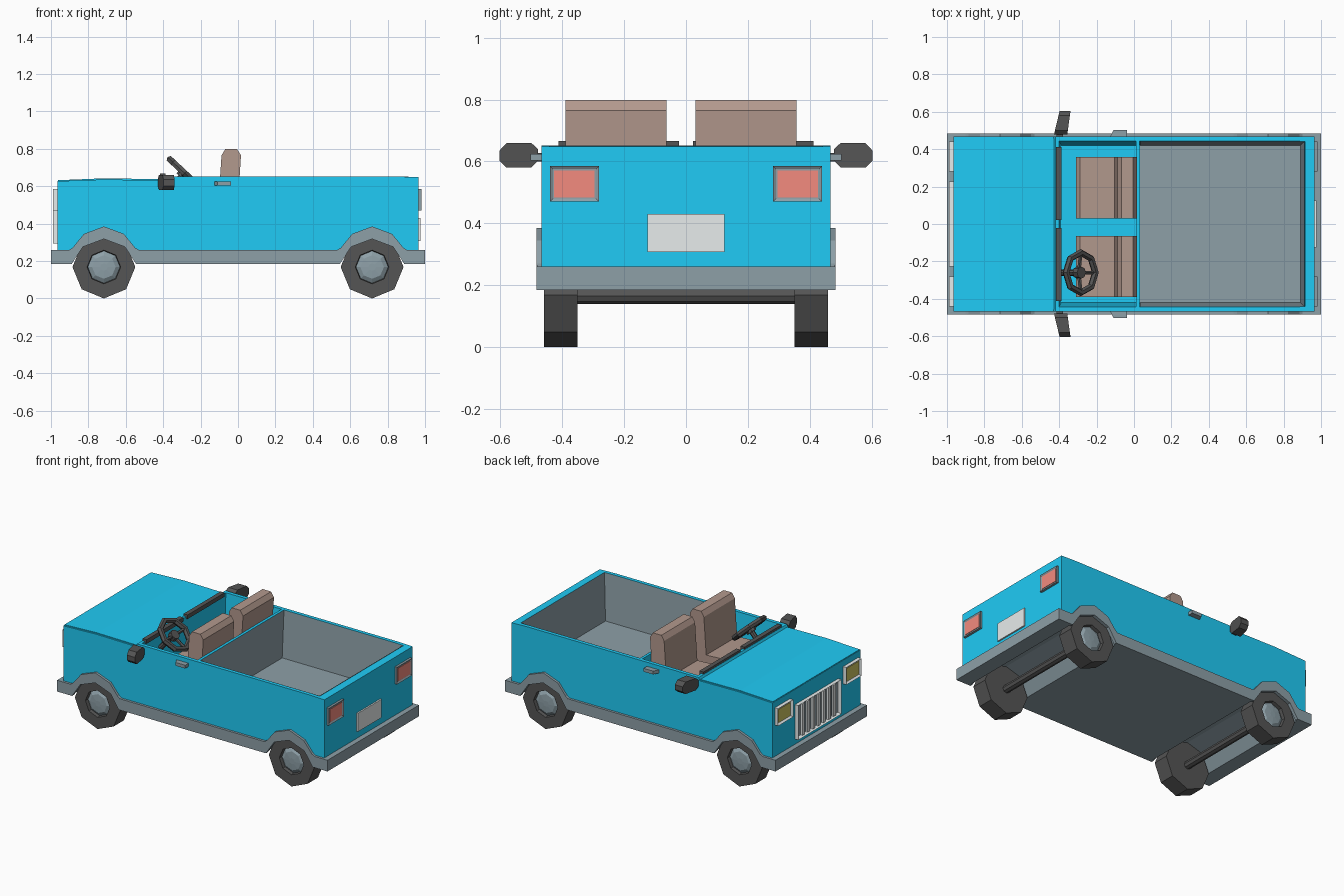
import bpy, bmesh, math
from mathutils import Vector

if "Cube" in bpy.data.objects:
    bpy.data.objects.remove(bpy.data.objects["Cube"])

def material(name, r, g, b):
    m = bpy.data.materials.new(name)
    m.diffuse_color = (r, g, b, 1)
    m.use_nodes = True
    m.node_tree.nodes["Principled BSDF"].inputs["Base Color"].default_value = m.diffuse_color
    return m

BLUE = material("blue_paint", 0.014, 0.60, 0.92)
GREY = material("grey_trim", 0.27, 0.35, 0.39)
DARK = material("dark_rubber", 0.09, 0.09, 0.09)
BROWN = material("brown_seat", 0.45, 0.32, 0.27)
LIGHT = material("light_metal", 0.80, 0.84, 0.84)
RED = material("red_lens", 0.90, 0.26, 0.21)
YELLOW = material("yellow_lens", 0.62, 0.56, 0.12)

def finish(name, bm, mat):
    bmesh.ops.recalc_face_normals(bm, faces=bm.faces)
    me = bpy.data.meshes.new(name)
    bm.to_mesh(me)
    bm.free()
    ob = bpy.data.objects.new(name, me)
    bpy.context.collection.objects.link(ob)
    me.materials.append(mat)
    return ob

def prism(name, pts, axis, a, b, mat):
    """Extrude a profile along y (x-z points) or along x (y-z points)."""
    bm = bmesh.new()
    place = (lambda u, v, w: (u, w, v)) if axis == 'y' else (lambda u, v, w: (w, u, v))
    face = bm.faces.new([bm.verts.new(place(u, v, a)) for u, v in pts])
    ext = bmesh.ops.extrude_face_region(bm, geom=[face])
    verts = [g for g in ext["geom"] if isinstance(g, bmesh.types.BMVert)]
    bmesh.ops.translate(bm, verts=verts, vec=place(0, 0, b - a))
    return finish(name, bm, mat)

def box(name, x, y, z, mat):
    return prism(name, [(x[0], z[0]), (x[1], z[0]), (x[1], z[1]), (x[0], z[1])], 'y', y[0], y[1], mat)

def recessed_box(name, x, y, z, border, depth, side, mat):
    """Box whose outer x face is inset and pushed in, giving a frame."""
    ob = box(name, x, y, z, mat)
    bm = bmesh.new()
    bm.from_mesh(ob.data)
    face = max(bm.faces, key=lambda f: f.normal.x * side)
    bmesh.ops.inset_individual(bm, faces=[face], thickness=border, depth=0)
    bmesh.ops.translate(bm, verts=face.verts, vec=(-side * depth, 0, 0))
    bm.to_mesh(ob.data)
    bm.free()

def tub(name, top, bottom, z0, z1, mat, is_open):
    """Tapered box from (x0, x1, half_y) rectangles, optionally without a lid."""
    bm = bmesh.new()
    rings = []
    for (x0, x1, h), z in ((bottom, z0), (top, z1)):
        rings.append([bm.verts.new(p) for p in ((x0, -h, z), (x1, -h, z), (x1, h, z), (x0, h, z))])
    lo, hi = rings
    bm.faces.new(lo)
    for i in range(4):
        j = (i + 1) % 4
        bm.faces.new((lo[i], lo[j], hi[j], hi[i]))
    if not is_open:
        bm.faces.new(hi)
    ob = finish(name, bm, mat)
    if is_open:
        ob.data.flip_normals()
    return ob

def lathe(name, profile, cx, cz, side, mat, n=8):
    """Revolve (radius, y) points about a y-directed axis."""
    bm = bmesh.new()
    rings = [[bm.verts.new((cx + r * math.cos(2 * math.pi * i / n), side * y,
                            cz + r * math.sin(2 * math.pi * i / n))) for i in range(n)]
             for r, y in profile]
    for a, b in zip(rings, rings[1:]):
        for i in range(n):
            bm.faces.new((a[i], a[(i + 1) % n], b[(i + 1) % n], b[i]))
    bm.faces.new(rings[0])
    bm.faces.new(rings[-1])
    finish(name, bm, mat)

def rod(name, p, q, r, mat, n=8):
    p, q = Vector(p), Vector(q)
    bpy.ops.mesh.primitive_cylinder_add(vertices=n, radius=r, depth=(q - p).length, location=(p + q) / 2)
    ob = bpy.context.object
    ob.rotation_euler = (q - p).to_track_quat('Z', 'Y').to_euler()
    ob.name = name
    ob.data.materials.append(mat)

AXLES = (-0.717, 0.717)
INNER = [(-0.182, 0.185), (-0.12, 0.29), (0, 0.325), (0.12, 0.29), (0.182, 0.185)]
WELL = [(-0.185, 0.26), (-0.123, 0.298), (0, 0.332), (0.123, 0.298), (0.185, 0.26)]
LIP = [(-0.172, 0.185), (-0.112, 0.276), (0, 0.318), (0.112, 0.276), (0.172, 0.185)]
OUTER = [(-0.176, 0.26), (-0.107, 0.345), (0, 0.385), (0.107, 0.345), (0.176, 0.26)]

def arched(x, z, arch):
    """Left-to-right line at height z, rising over both wheels."""
    return [(-x, z)] + [(c + u, v) for c in AXLES for u, v in arch] + [(x, z)]

# Skirt with bumpers, full-width wheel wells and raised side arches
prism("skirt_and_bumpers", arched(1.0, 0.185, INNER) + arched(1.0, 0.26, WELL)[::-1], 'y', -0.482, 0.482, GREY)
for s in (-1, 1):
    prism("side_arch_trim", arched(1.0, 0.185, LIP) + arched(1.0, 0.26, OUTER)[::-1],
          'y', s * 0.461, s * 0.483, GREY)

# Painted body with cabin and load bed hollowed out
under = [(x, z - 0.004) for x, z in arched(0.965, 0.26, WELL)]
top_line = [(0.965, 0.648), (0.85, 0.652), (-0.42, 0.652), (-0.43, 0.632), (-0.72, 0.636), (-0.965, 0.627)]
body = prism("body", under + top_line, 'y', -0.467, 0.467, BLUE)
for cutter in (tub("cabin_cutter", (-0.40, 0.012, 0.443), (-0.39, 0.012, 0.42), 0.337, 0.66, BLUE, False),
               tub("bed_cutter", (0.03, 0.915, 0.443), (0.03, 0.892, 0.423), 0.337, 0.66, BLUE, False)):
    cutter.hide_render = True
    cutter.hide_set(True)
    cut = body.modifiers.new("cut", 'BOOLEAN')
    cut.object = cutter
    cut.operation = 'DIFFERENCE'
    cut.solver = 'EXACT'
tub("bed_liner", (0.032, 0.911, 0.440), (0.032, 0.890, 0.421), 0.340, 0.651, GREY, True)

# Bonnet panel standing slightly proud of the body
prism("bonnet", [(-0.963, 0.60), (-0.428, 0.60), (-0.428, 0.638), (-0.72, 0.642), (-0.963, 0.632)],
      'y', -0.458, 0.458, BLUE)

# Seats
seat = [(-0.31, 0.34), (-0.31, 0.50), (-0.29, 0.525), (-0.105, 0.515), (-0.088, 0.765), (-0.068, 0.798),
        (-0.005, 0.798), (0.016, 0.765), (0.009, 0.655), (0.009, 0.34)]
for y0, y1 in ((-0.39, -0.063), (0.03, 0.357)):
    prism("seat", seat, 'y', y0, y1, BROWN)

# Wheels, hubs and axles
for cx in AXLES:
    for s in (-1, 1):
        lathe("tyre", [(0.168, 0.35), (0.168, 0.459), (0.09, 0.459), (0.085, 0.43)], cx, 0.168, s, DARK)
        lathe("hub", [(0.089, 0.425), (0.088, 0.436), (0.063, 0.452), (0.02, 0.455)], cx, 0.168, s, GREY)
    rod("axle", (cx, -0.36, 0.166), (cx, 0.36, 0.166), 0.026, DARK)

# Front and rear lights
for s in (-1, 1):
    y = sorted((s * 0.281, s * 0.44))
    lens_y = (y[0] + 0.014, y[1] - 0.014)
    recessed_box("headlight_frame", (-0.99, -0.955), y, (0.47, 0.585), 0.014, 0.012, -1, LIGHT)
    box("headlight_lens", (-0.981, -0.96), lens_y, (0.484, 0.571), YELLOW)
    recessed_box("tail_light_frame", (0.955, 0.98), y, (0.47, 0.585), 0.014, 0.006, 1, GREY)
    box("tail_light_lens", (0.96, 0.977), lens_y, (0.484, 0.571), RED)

# Grille and number plate
recessed_box("grille_frame", (-0.99, -0.955), (-0.228, 0.228), (0.295, 0.525), 0.014, 0.02, -1, LIGHT)
box("grille_backing", (-0.972, -0.96), (-0.213, 0.213), (0.31, 0.51), GREY)
for i in range(7):
    y = -0.165 + i * 0.055
    box("grille_slat", (-0.985, -0.965), (y - 0.012, y + 0.012), (0.305, 0.515), LIGHT)
box("number_plate", (0.955, 0.975), (-0.125, 0.125), (0.307, 0.43), LIGHT)

# Door mirrors and door handles
outline = [(0.50, 0.58), (0.58, 0.58), (0.603, 0.602), (0.603, 0.635),
           (0.58, 0.66), (0.50, 0.66), (0.478, 0.64), (0.478, 0.602)]
for s in (-1, 1):
    mirror = prism("door_mirror", [(s * y, z) for y, z in outline], 'x', -0.428, -0.357, DARK)
    for v in mirror.data.vertices:
        v.co.x += (abs(v.co.y) - 0.478) * (0.24 if v.co.x < -0.4 else 0.14)
    box("mirror_arm", (-0.415, -0.38), sorted((s * 0.45, s * 0.49)), (0.60, 0.628), DARK)
    grip = box("door_handle", (-0.13, -0.038), sorted((s * 0.46, s * 0.503)), (0.603, 0.625), GREY)
    for v in grip.data.vertices:
        if abs(v.co.y) > 0.48 and v.co.x < -0.1:
            v.co.x += 0.02

# Dark strips at the rear edge of the bonnet
for y0, y1 in ((-0.412, -0.022), (0.022, 0.412)):
    box("wiper", (-0.418, -0.388), (y0, y1), (0.64, 0.667), DARK)

# Steering wheel, spokes and column
tilt = math.radians(43)
centre = Vector((-0.285, -0.26, 0.67))
normal = Vector((math.sin(tilt), 0, math.cos(tilt)))
across, up = Vector((0, 1, 0)), Vector((-math.cos(tilt), 0, math.sin(tilt)))
bpy.ops.mesh.primitive_torus_add(major_segments=8, minor_segments=6, major_radius=0.107, minor_radius=0.019,
                                 location=centre, rotation=(0, tilt, 0))
rim = bpy.context.object
rim.name = "steering_wheel"
rim.data.materials.append(DARK)
for a in (0, 180, 270):
    d = across * math.cos(math.radians(a)) + up * math.sin(math.radians(a))
    rod("steering_spoke", centre - normal * 0.015, centre + d * 0.104, 0.011, DARK, 6)
rod("steering_hub", centre - normal * 0.03, centre + normal * 0.006, 0.032, DARK)
rod("steering_column", centre - normal * 0.02, centre - normal * 0.17, 0.017, DARK)
